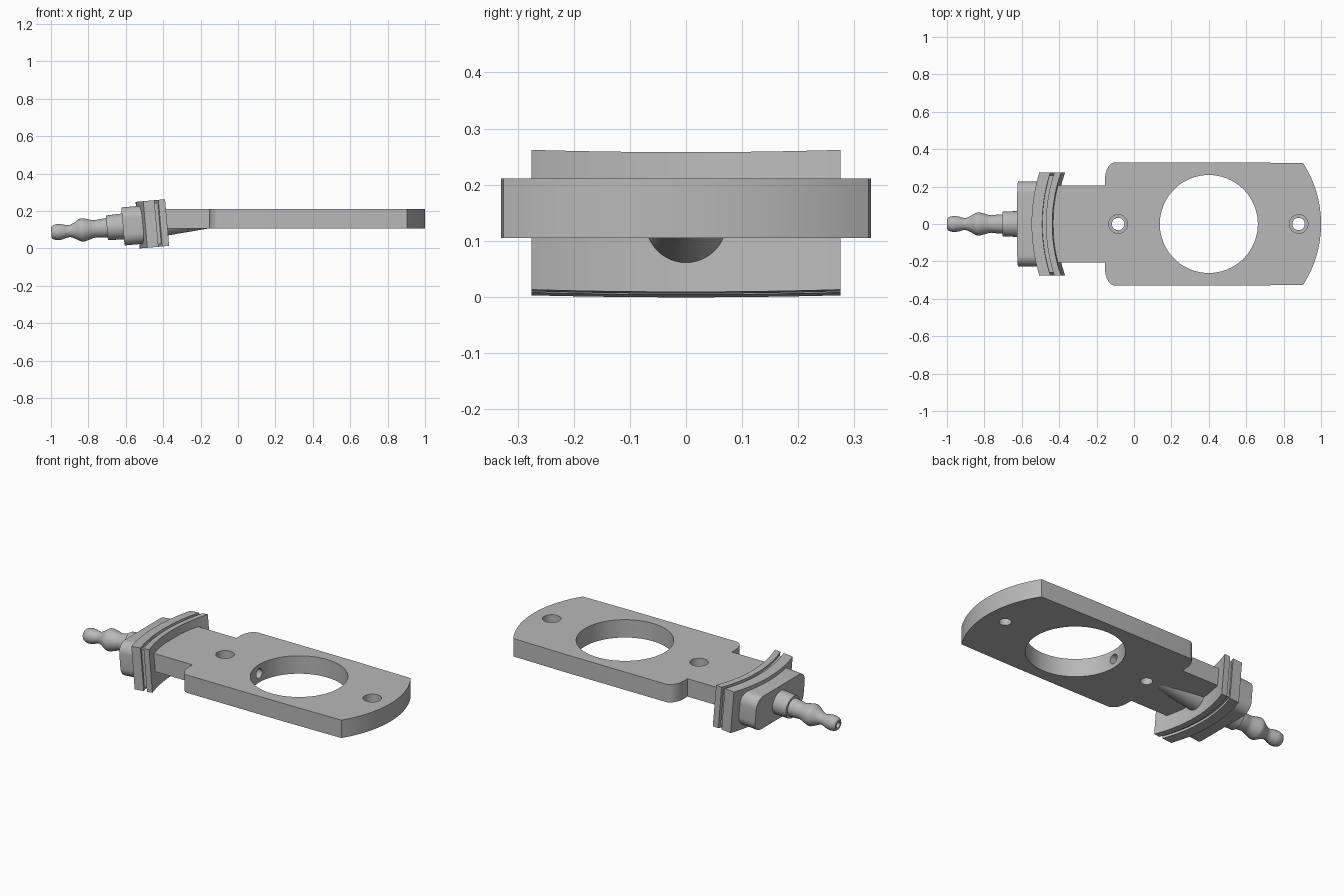
import bpy, bmesh, math
from mathutils import Matrix, Vector

if "Cube" in bpy.data.objects:
    bpy.data.objects.remove(bpy.data.objects["Cube"])

grey = bpy.data.materials.new("grey_plastic")
grey.diffuse_color = (0.48, 0.48, 0.48, 1)
grey.use_nodes = True
grey.node_tree.nodes["Principled BSDF"].inputs["Base Color"].default_value = grey.diffuse_color

# The nozzle end is tilted 5 degrees about this pivot
PIVOT = Vector((-0.455, 0, 0.131))
TILT = (Matrix.Translation(PIVOT) @ Matrix.Rotation(math.radians(-5), 4, 'Y')
        @ Matrix.Translation(-PIVOT))
AXIS_Z = PIVOT.z
HUB = 0.4          # x of the big ring hole, centre of all large arcs


def finish(name, bm, tilt=False):
    bmesh.ops.recalc_face_normals(bm, faces=bm.faces)
    if tilt:
        bm.transform(TILT)
    me = bpy.data.meshes.new(name)
    bm.to_mesh(me)
    bm.free()
    me.materials.append(grey)
    ob = bpy.data.objects.new(name, me)
    bpy.context.collection.objects.link(ob)
    return ob


def prism(name, points, depth, tilt=False):
    """Closed outline of 3D points, extruded along the depth vector."""
    bm = bmesh.new()
    face = bm.faces.new([bm.verts.new(p) for p in points])
    ext = bmesh.ops.extrude_face_region(bm, geom=[face])
    moved = [v for v in ext['geom'] if isinstance(v, bmesh.types.BMVert)]
    bmesh.ops.translate(bm, verts=moved, vec=depth)
    return finish(name, bm, tilt)


def lathe(name, profile, tilt=True, z=AXIS_Z, n=48):
    """Solid of (x, radius) pairs turned around the x axis."""
    bm = bmesh.new()
    rings = [[bm.verts.new((x, r * math.cos(2 * math.pi * i / n),
                            z + r * math.sin(2 * math.pi * i / n)))
              for i in range(n)] for x, r in profile]
    for a, b in zip(rings, rings[1:]):
        for i in range(n):
            j = (i + 1) % n
            bm.faces.new((a[i], a[j], b[j], b[i]))
    bm.faces.new(rings[0])
    bm.faces.new(rings[-1])
    return finish(name, bm, tilt)


def disc(x, r, z0, z1, n=64):
    pts = [(x + r * math.cos(2 * math.pi * i / n),
            r * math.sin(2 * math.pi * i / n), z0) for i in range(n)]
    return prism("cutter", pts, (0, 0, z1 - z0))


def smooth(ob):
    bpy.ops.object.select_all(action='DESELECT')
    bpy.context.view_layer.objects.active = ob
    ob.select_set(True)
    bpy.ops.object.shade_smooth_by_angle(angle=math.radians(30))


def cut(ob, cutters):
    bpy.context.view_layer.objects.active = ob
    for c in cutters:
        m = ob.modifiers.new("cut", 'BOOLEAN')
        m.operation, m.solver, m.object = 'DIFFERENCE', 'EXACT', c
        bpy.ops.object.modifier_apply(modifier=m.name)
        bpy.data.objects.remove(c)


def arc_band(name, r_out, r_in, half_y, half_z):
    """Curved upright plate, concentric with the ring hole."""
    ys = [half_y * (i / 12 - 1) for i in range(25)]
    x = lambda r, y: HUB - math.sqrt(r * r - y * y)
    pts = [(x(r_out, y), y, AXIS_Z - half_z) for y in ys]
    pts += [(x(r_in, y), y, AXIS_Z - half_z) for y in reversed(ys)]
    return prism(name, pts, (0, 0, 2 * half_z), True)


# Main plate outline: neck, rounded shoulders, tapered sides, arc end
Z0, Z1 = 0.105, 0.211
half = [(-0.43, 0.207), (-0.155, 0.207)]
for i in range(9):
    t = math.pi / 2 * i / 8
    half.append((-0.1 - 0.055 * math.cos(t), 0.24 + 0.09 * math.sin(t)))
half += [(0.55, 0.33)]
end = math.asin(0.325 / 0.6)
half += [(HUB + 0.6 * math.cos(end * (1 - i / 16)),
          0.6 * math.sin(end * (1 - i / 16))) for i in range(17)]
outline = half + [(x, -y) for x, y in reversed(half[:-1])]
plate = prism("ring_plate", [(x, y, Z0) for x, y in outline], (0, 0, Z1 - Z0))

# Ring hole, stepped screw holes and the air channel into the ring
cutters = [disc(HUB, 0.262, 0, 0.3, 96)]
for x in (-0.085, 0.88):
    cutters += [disc(x, 0.033, 0, 0.3, 32), disc(x, 0.05, 0.15, 0.3, 32)]
cutters.append(lathe("cutter", [(-0.02, 0.028), (0.3, 0.028)], False, 0.158, 24))
cut(plate, cutters)

# Curved flange with a seal groove between its two lips
flange = [arc_band("flange_outer_lip", 0.937, 0.88, 0.275, 0.125),
          arc_band("flange_groove_core", 0.89, 0.85, 0.26, 0.11),
          arc_band("flange_inner_lip", 0.86, 0.826, 0.275, 0.125)]

# Rounded block behind the flange
corner = 0.06
pts = []
for k, (sy, sz) in enumerate(((1, 1), (-1, 1), (-1, -1), (1, -1))):
    for i in range(9):
        a = math.pi / 2 * (k + i / 8)
        pts.append((-0.616, sy * (0.227 - corner) + corner * math.cos(a),
                    AXIS_Z + sz * (0.102 - corner) + corner * math.sin(a)))
block = prism("nozzle_block", pts, (0.12, 0, 0), True)

# Collar and barbed hose nozzle with an open tip
collar = lathe("nozzle_collar", [(-0.702, 0.066), (-0.6, 0.07)])
keys = [(-1.0, 0.028), (-0.99, 0.037), (-0.965, 0.043), (-0.94, 0.04),
        (-0.905, 0.032), (-0.875, 0.043), (-0.84, 0.062), (-0.81, 0.058),
        (-0.77, 0.047), (-0.735, 0.05), (-0.69, 0.053)]
prof = []
for i in range(len(keys) - 1):     # smooth interpolation between key radii
    p = [Vector(keys[max(0, min(len(keys) - 1, i + d))]) for d in (-1, 0, 1, 2)]
    for s in range(4):
        t = s / 4
        prof.append(0.5 * (2 * p[1] + (p[2] - p[0]) * t
                    + (2 * p[0] - 5 * p[1] + 4 * p[2] - p[3]) * t * t
                    + (3 * p[1] - p[0] - 3 * p[2] + p[3]) * t ** 3))
prof.append(Vector(keys[-1]))
nozzle = lathe("hose_nozzle", [tuple(v) for v in prof])
cut(nozzle, [lathe("cutter", [(-1.1, 0.017), (-0.72, 0.017)], n=24)])

# Tapered duct running under the neck
duct = lathe("air_duct", [(-0.43, 0.073), (-0.14, 0.049)])

for ob in [plate, block, collar, nozzle, duct] + flange:
    smooth(ob)
